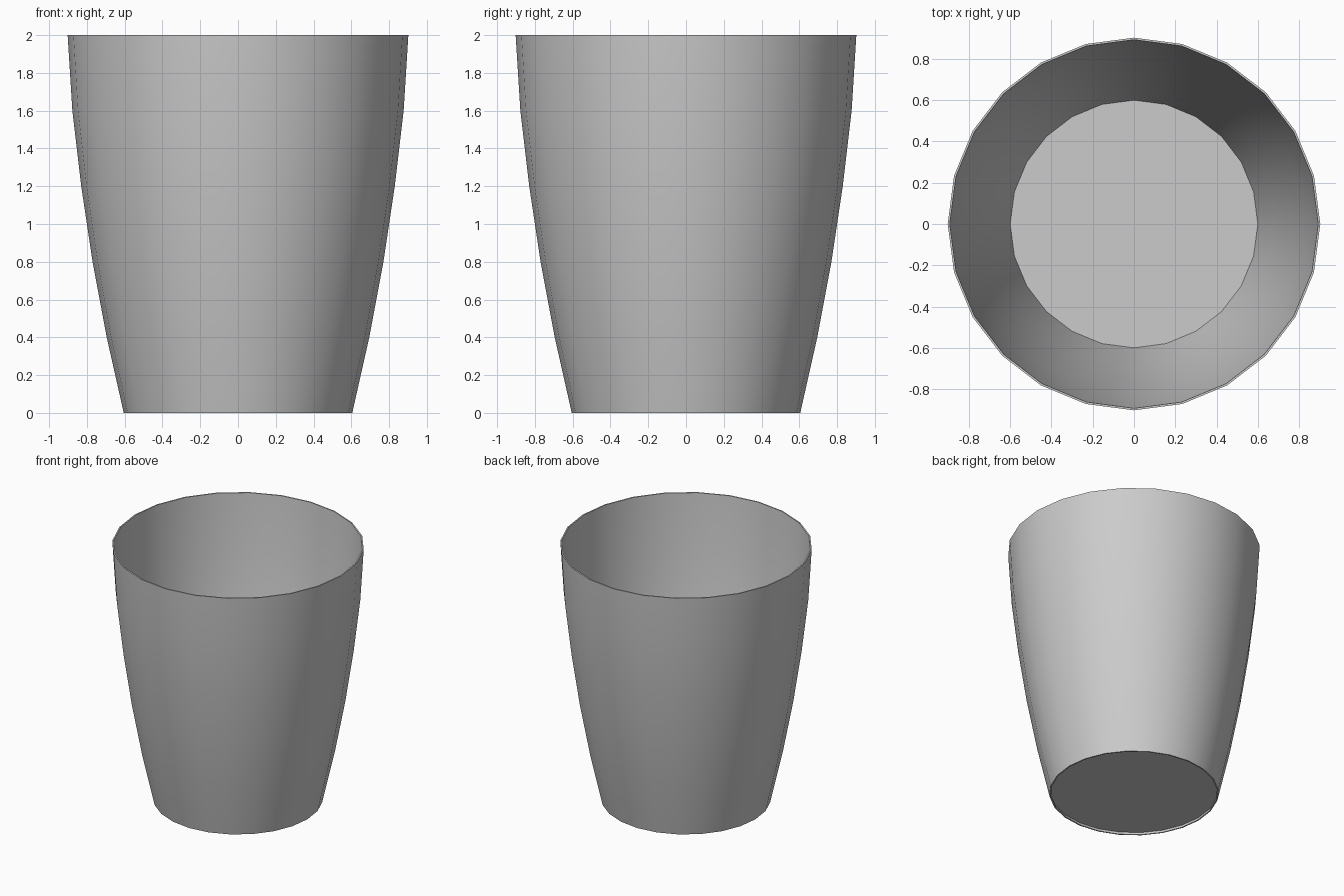
import bpy, bmesh, math

if "Cube" in bpy.data.objects:
    bpy.data.objects.remove(bpy.data.objects["Cube"])

SIDES = 24
T = 0.01  # wall thickness
FLOOR_Z = 0.02
PROFILE = [(0.605, 0), (0.695, 0.4), (0.77, 0.8), (0.83, 1.2), (0.877, 1.6), (0.902, 2.0)]


def ring(bm, r, z):
    return [bm.verts.new((r * math.cos(2 * math.pi * i / SIDES),
                          r * math.sin(2 * math.pi * i / SIDES), z)) for i in range(SIDES)]


def finish(bm, name):
    mesh = bpy.data.meshes.new(name)
    bm.to_mesh(mesh)
    bm.free()
    ob = bpy.data.objects.new(name, mesh)
    bpy.context.collection.objects.link(ob)
    return ob


# thin flared wall: outer skin up, rim, inner skin down, foot rim
bm = bmesh.new()
loop = PROFILE + [(r - T, z) for r, z in reversed(PROFILE)]
rings = [ring(bm, r, z) for r, z in loop]
for a, b in zip(rings, rings[1:] + rings[:1]):
    for i in range(SIDES):
        j = (i + 1) % SIDES
        bm.faces.new((a[i], a[j], b[j], b[i]))
wall = finish(bm, "cup_wall")
bpy.context.view_layer.objects.active = wall
wall.select_set(True)
bpy.ops.object.shade_smooth_by_angle(angle=math.radians(40))

# floor, slightly recessed above the foot rim
bm = bmesh.new()
bm.faces.new(ring(bm, PROFILE[0][0] - T + 0.005, FLOOR_Z))
finish(bm, "cup_floor")
